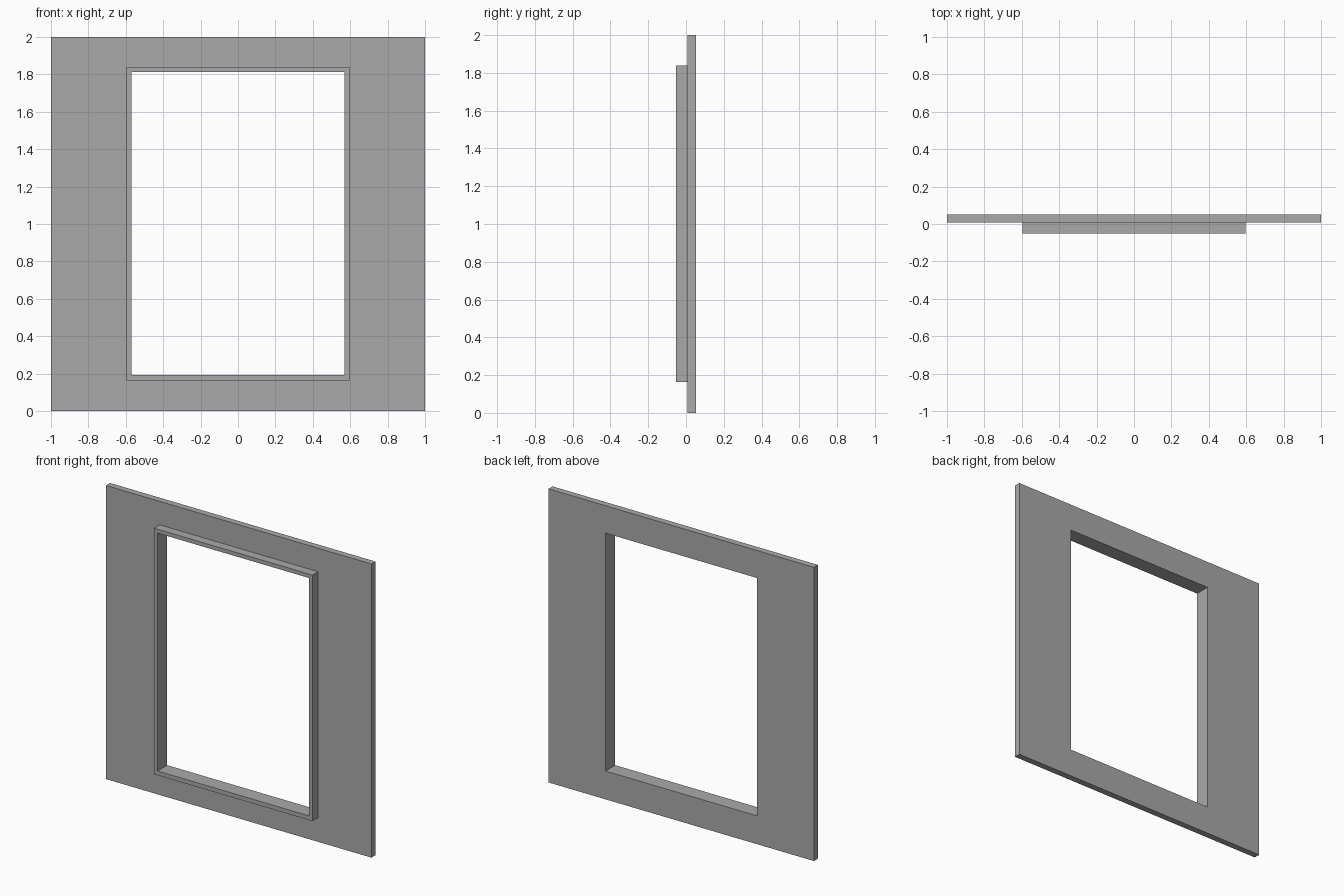
import bpy
import bmesh

cube = bpy.data.objects.get("Cube")
if cube:
    bpy.data.objects.remove(cube, do_unlink=True)

# One plain grey for everything
grey = bpy.data.materials.new("plain grey")
grey.use_nodes = True
colour = (0.4, 0.4, 0.4, 1)
grey.diffuse_color = colour
grey.node_tree.nodes["Principled BSDF"].inputs["Base Color"].default_value = colour


def rectangle(bm, half_width, bottom, top, y):
    """Four corners of an upright rectangle, counter-clockwise from the front."""
    return [bm.verts.new((x, y, z)) for x, z in (
        (-half_width, bottom), (half_width, bottom),
        (half_width, top), (-half_width, top))]


def ring(name, outer, inner, front, back):
    """Rectangular slab with a rectangular opening."""
    bm = bmesh.new()
    loops = [rectangle(bm, *outer, front), rectangle(bm, *inner, front),
             rectangle(bm, *inner, back), rectangle(bm, *outer, back)]
    for a, b in zip(loops, loops[1:] + loops[:1]):
        for i in range(4):
            j = (i + 1) % 4
            bm.faces.new((a[i], a[j], b[j], b[i]))
    bmesh.ops.recalc_face_normals(bm, faces=bm.faces)
    mesh = bpy.data.meshes.new(name)
    bm.to_mesh(mesh)
    bm.free()
    mesh.materials.append(grey)
    obj = bpy.data.objects.new(name, mesh)
    bpy.context.collection.objects.link(obj)
    return obj


# half width, bottom, top
panel_edge = (1.0, 0.0, 2.0)
trim_edge = (0.597, 0.164, 1.84)
opening = (0.57, 0.193, 1.813)

# Wall panel with the window opening, and the raised trim in front of it
ring("wall_panel", panel_edge, opening, 0.008, 0.052)
ring("window_trim", trim_edge, opening, -0.052, 0.008)
